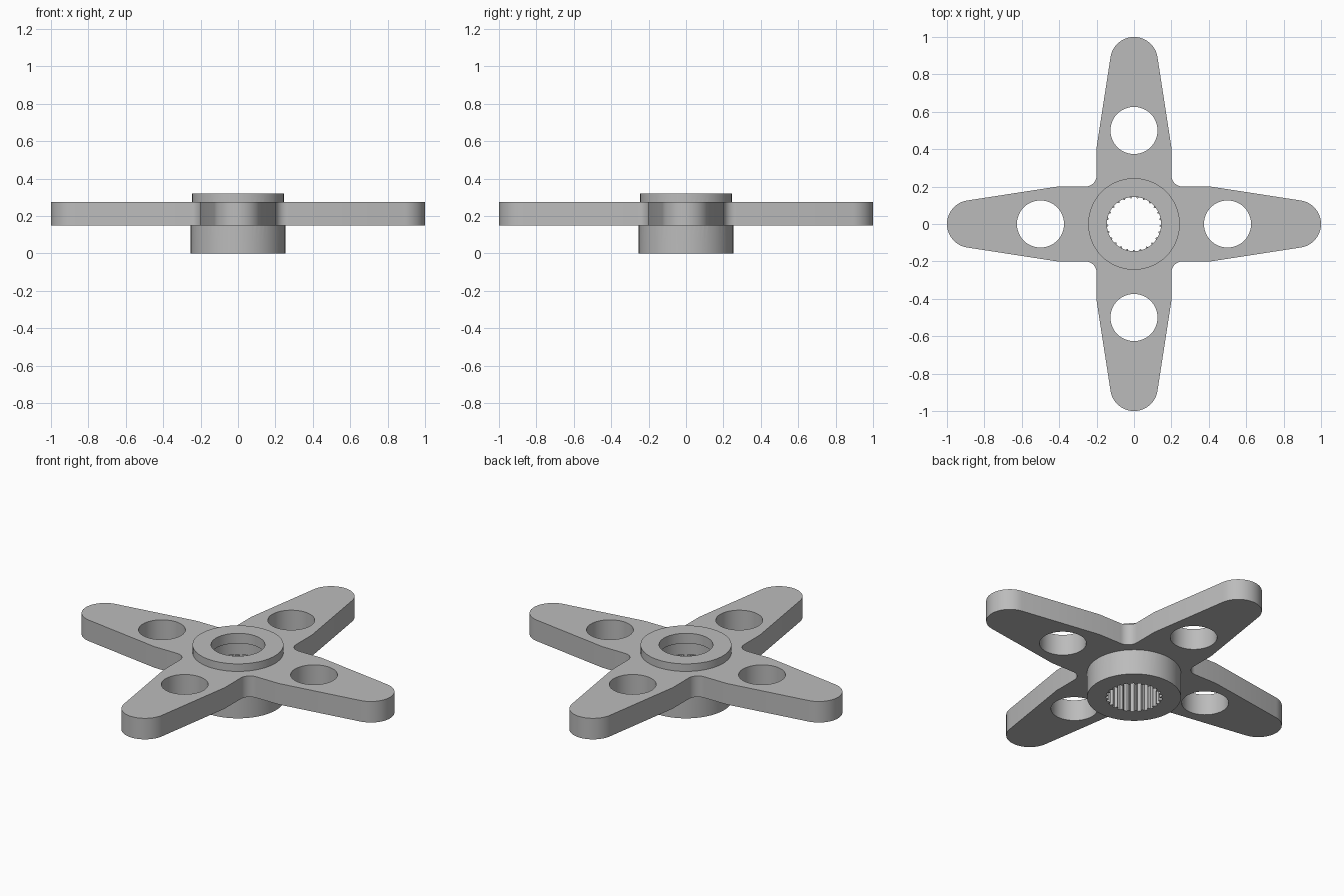
import bpy
import math
from math import sin, cos, pi
from mathutils import Matrix, Vector

cube = bpy.data.objects.get("Cube")
if cube:
    bpy.data.objects.remove(cube, do_unlink=True)

grey = bpy.data.materials.new("plain grey")
grey.use_nodes = True
COLOUR = (0.5, 0.5, 0.5, 1)
grey.diffuse_color = COLOUR
grey.node_tree.nodes["Principled BSDF"].inputs["Base Color"].default_value = COLOUR


def arc(x, y, r, start, end, n):
    """Points along an arc, angles in degrees."""
    steps = [math.radians(start + (end - start) * i / n) for i in range(n + 1)]
    return [Vector((x + r * cos(a), y + r * sin(a))) for a in steps]


def circle(r, x=0, y=0, n=64):
    return arc(x, y, r, 0, 360, n)[:-1]


def extrude(name, outlines, z0, z1):
    """Solid between two heights; inner outlines become holes."""
    curve = bpy.data.curves.new(name, "CURVE")
    curve.dimensions = "2D"
    curve.fill_mode = "BOTH"
    curve.extrude = (z1 - z0) / 2
    for outline in outlines:
        spline = curve.splines.new("POLY")
        spline.points.add(len(outline) - 1)
        for point, co in zip(spline.points, outline):
            point.co = (co.x, co.y, 0, 1)
        spline.use_cyclic_u = True
    obj = bpy.data.objects.new(name, curve)
    obj.location.z = (z0 + z1) / 2
    bpy.context.collection.objects.link(obj)
    bpy.ops.object.select_all(action="DESELECT")
    obj.select_set(True)
    bpy.context.view_layer.objects.active = obj
    bpy.ops.object.convert(target="MESH")
    obj = bpy.context.object
    # Weld caps to walls so the solid is watertight
    bpy.ops.object.mode_set(mode="EDIT")
    bpy.ops.mesh.select_all(action="SELECT")
    bpy.ops.mesh.remove_doubles(threshold=0.0001)
    bpy.ops.mesh.normals_make_consistent(inside=False)
    bpy.ops.object.mode_set(mode="OBJECT")
    obj.data.materials.clear()
    obj.data.materials.append(grey)
    return obj


def combine(target, other, operation):
    mod = target.modifiers.new(operation.lower(), "BOOLEAN")
    mod.operation = operation
    mod.solver = "EXACT"
    mod.object = other
    bpy.context.view_layer.objects.active = target
    bpy.ops.object.modifier_apply(modifier=mod.name)
    bpy.data.objects.remove(other, do_unlink=True)


# One arm: tapered sides, round tip, fillet into the next arm
HALF, FILLET, TIP = 0.2, 0.06, 0.127
corner = HALF + FILLET
arm = [Vector((0.41, -HALF))]
arm += arc(1 - TIP, 0, TIP, -81, 81, 24)
arm += [Vector((0.41, HALF))]
arm += arc(corner, corner, FILLET, 270, 180, 10)

# Four arms around the centre, each with a round hole
outline, holes = [], []
for k in range(4):
    turn = Matrix.Rotation(k * pi / 2, 2)
    outline += [turn @ p for p in arm]
    holes.append([turn @ p for p in circle(0.126, 0.5)])
horn = extrude("four_arm_horn", [outline] + holes, 0.15, 0.275)

# Lower hub and upper collar
combine(horn, extrude("lower_hub", [circle(0.253)], 0, 0.2), "UNION")
combine(horn, extrude("upper_collar", [circle(0.245)], 0.22, 0.32), "UNION")

# Toothed socket from below, relief groove, plain bore from above
TEETH = 25
socket = []
for k in range(TEETH):
    for part, r in ((0, 0.152), (0.45, 0.152), (0.65, 0.138), (0.8, 0.138)):
        a = 2 * pi * (k + part) / TEETH
        socket.append(Vector((r * cos(a), r * sin(a))))
combine(horn, extrude("socket_cutter", [socket], -0.1, 0.2), "DIFFERENCE")
combine(horn, extrude("groove_cutter", [circle(0.156)], 0.19, 0.26), "DIFFERENCE")
combine(horn, extrude("bore_cutter", [circle(0.145)], 0.24, 0.4), "DIFFERENCE")

bpy.ops.object.select_all(action="DESELECT")
horn.select_set(True)
bpy.context.view_layer.objects.active = horn
bpy.ops.object.shade_smooth_by_angle(angle=math.radians(25))
